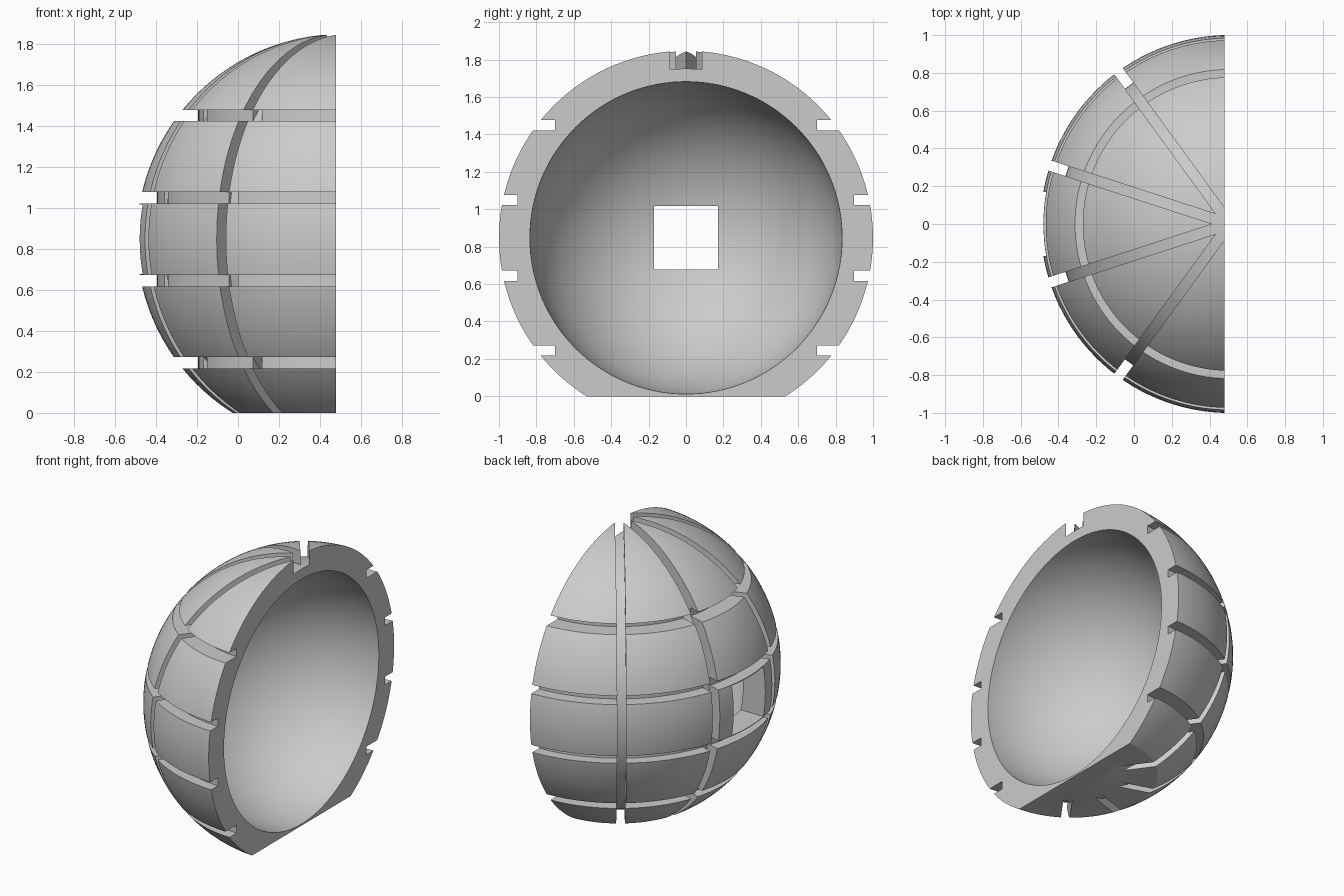
import bpy, bmesh, math
from mathutils import Matrix, Vector

cube = bpy.data.objects.get("Cube")
if cube:
    bpy.data.objects.remove(cube, do_unlink=True)

CENTRE = Vector((0.506, 0, 0.847))
CUT_X = 0.4785
HALF = 0.0275           # half the groove width
OUTER, INNER = 1.0004, 0.8355

grey = bpy.data.materials.new("plain grey")
grey.use_nodes = True
grey.diffuse_color = (0.6, 0.6, 0.6, 1)
grey.node_tree.nodes["Principled BSDF"].inputs["Base Color"].default_value = (0.6, 0.6, 0.6, 1)


def add_object(name, bm):
    bmesh.ops.recalc_face_normals(bm, faces=bm.faces)
    mesh = bpy.data.meshes.new(name)
    bm.to_mesh(mesh)
    bm.free()
    mesh.materials.append(grey)
    ob = bpy.data.objects.new(name, mesh)
    bpy.context.collection.objects.link(ob)
    return ob


def ball(name, radius, segments):
    bm = bmesh.new()
    bmesh.ops.create_uvsphere(bm, u_segments=segments, v_segments=segments // 2, radius=radius)
    bmesh.ops.translate(bm, verts=bm.verts, vec=CENTRE)
    return add_object(name, bm)


def box(name, low, high):
    low, high = Vector(low), Vector(high)
    bm = bmesh.new()
    bmesh.ops.create_cube(bm, size=1)
    bmesh.ops.scale(bm, verts=bm.verts, vec=high - low)
    bmesh.ops.translate(bm, verts=bm.verts, vec=(low + high) / 2)
    return add_object(name, bm)


def ring(name, radius, turn, offset=0, steps=128):
    """Square-section ring around the local z axis, turned and set in place."""
    bm = bmesh.new()
    loops = []
    for i in range(steps):
        a = math.tau * (i + 0.37) / steps
        loops.append([bm.verts.new((r * math.cos(a), r * math.sin(a), offset + h))
                      for r, h in ((radius, -HALF), (1.2, -HALF), (1.2, HALF), (radius, HALF))])
    for i in range(steps):
        p, q = loops[i], loops[(i + 1) % steps]
        for k in range(4):
            bm.faces.new((p[k], p[(k + 1) % 4], q[(k + 1) % 4], q[k]))
    bmesh.ops.transform(bm, verts=bm.verts, matrix=Matrix.Translation(CENTRE) @ turn)
    return add_object(name, bm)


# Outer dome and the cutters that shape it
shell = ball("grooved_half_shell", OUTER, 128)
cutters = [
    ball("inner_hollow", INNER, 128),
    box("open_side_cutter", (CUT_X, -2, -2), (3, 2, 3)),
    box("flat_base_cutter", (-2, -2, -2), (3, 2, 0)),
    box("window_cutter", (-1, -0.17, CENTRE.z - 0.17), (0.2, 0.17, CENTRE.z + 0.17)),
]
# Level grooves
for height, floor in ((0.2025, 0.9), (0.6025, 0.7)):
    for side in (-1, 1):
        cutters.append(ring("level_groove_cutter", floor, Matrix.Identity(4), side * height))
# Upright grooves running pole to pole
for angle in (-54, -18, 18, 54):
    turn = Matrix.Rotation(math.radians(angle), 4, "Z") @ Matrix.Rotation(math.pi / 2, 4, "X")
    cutters.append(ring("upright_groove_cutter", 0.905, turn))

for cutter in cutters:
    mod = shell.modifiers.new(cutter.name, "BOOLEAN")
    mod.operation = "DIFFERENCE"
    mod.solver = "EXACT"
    mod.object = cutter
    cutter.hide_render = True

# Bake the cuts, then drop the cutters
bpy.context.view_layer.update()
graph = bpy.context.evaluated_depsgraph_get()
result = bpy.data.meshes.new_from_object(shell.evaluated_get(graph))
shell.modifiers.clear()
shell.data = result
result.materials.clear()
result.materials.append(grey)
for p in result.polygons:
    p.material_index = 0
for cutter in cutters:
    bpy.data.objects.remove(cutter, do_unlink=True)

bpy.ops.object.select_all(action="DESELECT")
shell.select_set(True)
bpy.context.view_layer.objects.active = shell
bpy.ops.object.shade_smooth_by_angle(angle=math.radians(25))
